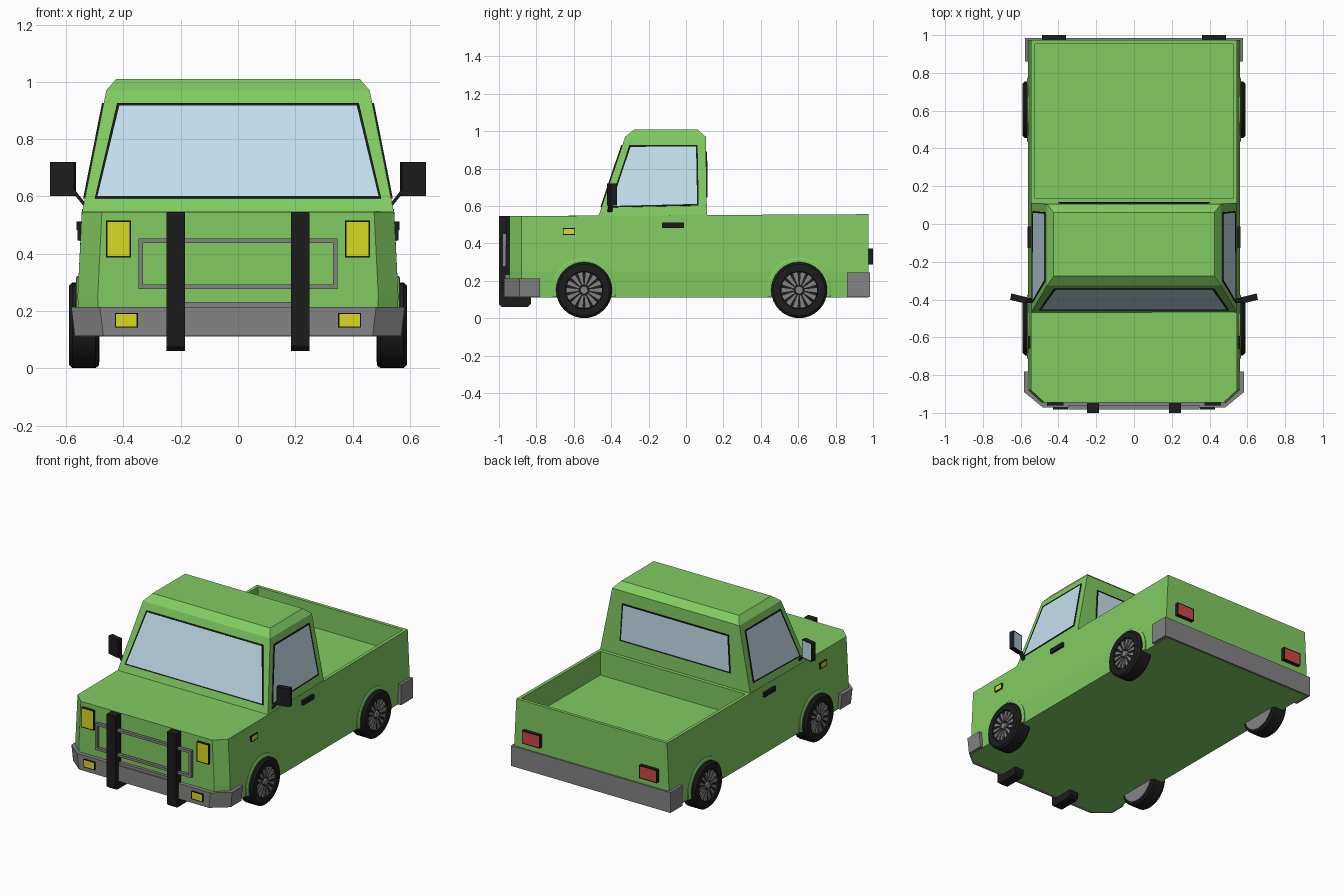
import bpy, bmesh
from math import sin, cos, pi, asin
from mathutils import Vector

if "Cube" in bpy.data.objects:
    bpy.data.objects.remove(bpy.data.objects["Cube"])


def material(name, rgb):
    m = bpy.data.materials.new(name)
    m.diffuse_color = (*rgb, 1)
    m.use_nodes = True
    m.node_tree.nodes["Principled BSDF"].inputs["Base Color"].default_value = m.diffuse_color
    return m


GREEN = material("green_paint", (0.22, 0.60, 0.12))
BLACK = material("black_trim", (0.012, 0.012, 0.012))
GLASS = material("pale_glass", (0.55, 0.74, 0.85))
YELLOW = material("yellow_lens", (0.70, 0.70, 0.015))
RED = material("red_lens", (0.65, 0.06, 0.06))
GREY = material("grey_metal", (0.23, 0.23, 0.23))


def finish(name, bm, mats, mirror=False, smooth=False):
    bmesh.ops.recalc_face_normals(bm, faces=bm.faces)
    me = bpy.data.meshes.new(name)
    bm.to_mesh(me)
    bm.free()
    ob = bpy.data.objects.new(name, me)
    bpy.context.collection.objects.link(ob)
    for m in mats:
        me.materials.append(m)
    if smooth:
        bpy.ops.object.select_all(action='DESELECT')
        bpy.context.view_layer.objects.active = ob
        ob.select_set(True)
        bpy.ops.object.shade_smooth_by_angle(angle=0.6)
    if mirror:
        ob.modifiers.new("mirror", 'MIRROR').use_mirror_merge = False
    return ob


def add_loft(bm, rings):
    """Skin a stack of equal-length rings and cap both ends; returns the last cap."""
    rows = [[bm.verts.new(p) for p in r] for r in rings]
    n = len(rows[0])
    for a, b in zip(rows, rows[1:]):
        for i in range(n):
            bm.faces.new((a[i], a[(i + 1) % n], b[(i + 1) % n], b[i]))
    bm.faces.new(rows[0][::-1])
    return bm.faces.new(rows[-1])


def loft(name, rings, mat, mirror=False):
    bm = bmesh.new()
    add_loft(bm, rings)
    return finish(name, bm, [mat], mirror)


def rect(x0, x1, y0, y1, z):
    return [(x0, y0, z), (x1, y0, z), (x1, y1, z), (x0, y1, z)]


def box(name, x, y, z, mat, mirror=False):
    return loft(name, [rect(*x, *y, z[0]), rect(*x, *y, z[1])], mat, mirror)


def panel(name, pts, normal, lens, mirror=False, rim=0.012, out=0.006, deep=0.015):
    """Framed pane: black slab with an inset lens on its outer face."""
    n = Vector(normal).normalized()
    bm = bmesh.new()
    cap = add_loft(bm, [[Vector(p) + n * d for p in pts] for d in (-deep, out)])
    bmesh.ops.recalc_face_normals(bm, faces=bm.faces)
    bmesh.ops.inset_individual(bm, faces=[cap], thickness=rim, depth=-0.002)
    cap.material_index = 1
    return finish(name, bm, [BLACK, lens], mirror)


# Lower body with chamfered nose and recessed cargo bed
def plan(w, z, zf):
    return [(-w + .07, -.945, zf), (w - .07, -.945, zf), (w, -.88, zf),
            (w, .975, z), (-w, .975, z), (-w, -.88, zf)]


bm = bmesh.new()
add_loft(bm, [plan(.553, .11, .11), plan(.56, .25, .25), plan(.545, .556, .546)])
bmesh.ops.bisect_plane(bm, geom=bm.verts[:] + bm.edges[:] + bm.faces[:],
                       plane_co=(0, .115, 0), plane_no=(0, 1, 0))
bm.normal_update()
bmesh.ops.recalc_face_normals(bm, faces=bm.faces)
bed = next(f for f in bm.faces if f.calc_center_median().y > .3 and f.normal.z > .9)
bmesh.ops.inset_individual(bm, faces=[bed], thickness=.03)
floor = bmesh.ops.extrude_discrete_faces(bm, faces=[bed])['faces'][0]
bmesh.ops.translate(bm, verts=floor.verts, vec=(0, 0, -.156))
finish("truck_body", bm, [GREEN])

# Cab with bevelled roof
loft("cab", [rect(-.545, .545, -.47, .112, .54), rect(-.46, .46, -.325, .106, .97),
             rect(-.425, .425, -.275, .06, 1.01)], GREEN)


# Windows lying on the sloped cab faces
def side_x(z):
    return .545 - (z - .54) * .198


def front_y(z):
    return -.47 + (z - .54) * .337


panel("windshield", [(-.5, front_y(.592), .592), (.5, front_y(.592), .592),
                     (.422, front_y(.924), .924), (-.422, front_y(.924), .924)],
      (0, -1, .337), GLASS)
panel("side_window", [(side_x(z), y, z) for y, z in
                      ((-.413, .592), (.068, .602), (.062, .925), (-.303, .925))],
      (1, 0, .198), GLASS, True)
panel("rear_window", [(-.4, .11, .645), (.4, .11, .645), (.385, .107, .89), (-.385, .107, .89)],
      (0, 1, .014), GLASS)


# Bumpers
def bumper(w, z):
    return [(-w + .1, -.972, z), (w - .1, -.972, z), (w, -.89, z),
            (w, -.78, z), (-w, -.78, z), (-w, -.89, z)]


loft("front_bumper", [bumper(.57, .112), bumper(.582, .213)], GREY)
box("bumper_centre", (-.25, .25), (-.965, -.9), (.2, .232), GREY)
box("rear_bumper", (-.577, .577), (.86, .985), (.112, .245), GREY)

# Bull bar uprights with feet, and grille frame
bar = [(-1, .075), (-.985, .06), (-.845, .06), (-.83, .075), (-.83, .115),
       (-.945, .115), (-.945, .545), (-1, .545)]
loft("bull_bar", [[(x, y, z) for y, z in bar] for x in (.185, .25)], BLACK, True)
for nm, z in (("lower", .285), ("upper", .445)):
    box("grille_rail_" + nm, (-.347, .347), (-.982, -.962), (z - .008, z + .008), GREY)
box("grille_rail_side", (.331, .347), (-.982, -.962), (.28, .45), GREY, True)
box("grille_mount", (.2, .235), (-.965, -.94), (.3, .43), BLACK, True)


# Lights
def lamp(name, x, z, y, d, lens, rim):
    pts = [(x[0], y, z[0]), (x[1], y, z[0]), (x[1], y, z[1]), (x[0], y, z[1])]
    panel(name, pts, (0, d, 0), lens, True, rim, .012)


lamp("headlight", (.373, .46), (.387, .516), -.95, -1, YELLOW, .007)
lamp("fog_light", (.35, .43), (.142, .193), -.971, -1, YELLOW, .006)
lamp("tail_light", (.36, .488), (.288, .372), .988, 1, RED, .008)
panel("side_marker", [(.552, y, z) for y, z in
                      ((-.658, .445), (-.593, .445), (-.593, .482), (-.658, .482))],
      (1, 0, .04), YELLOW, True, .006, .008)
box("door_handle", (.53, .563), (-.127, -.012), (.483, .512), BLACK, True)

# Door mirrors
panel("door_mirror", [(.567, -.392, .602), (.65, -.372, .602), (.65, -.372, .72), (.567, -.392, .72)],
      (-.2, 1, 0), GLASS, True, .007, .004, .03)
loft("mirror_arm", [rect(.522, .536, -.42, -.395, .562), rect(.575, .59, -.415, -.39, .63)], BLACK, True)

# Wheels and arch flares
SEG = 32
tyre = [(.098, .576), (.1, .59), (.138, .59), (.15, .578), (.15, .497), (.14, .486), (.125, .486)]


def disc(r, x, y, n=SEG):
    return [(x, y + r * cos(2 * pi * i / n), .15 + r * sin(2 * pi * i / n)) for i in range(n)]


for nm, y in (("front", -.545), ("rear", .605)):
    bm = bmesh.new()
    add_loft(bm, [disc(r, x, y) for r, x in tyre])
    finish(nm + "_tyre", bm, [BLACK], True, True)
    loft(nm + "_wheel_back", [disc(.128, .5, y), disc(.128, .484, y)], GREY, True)
    bm = bmesh.new()
    for i in range(14):
        a = 2 * pi * i / 14
        quad = [(.03, -.12), (.096, -.13), (.096, .13), (.03, .12)]
        add_loft(bm, [[(x, y + r * cos(a + t), .15 + r * sin(a + t)) for r, t in quad]
                      for x in (.57, .584)])
    add_loft(bm, [disc(.024, .57, y, 14), disc(.02, .587, y, 14)])
    finish(nm + "_rim_spokes", bm, [GREY], True)
    rings = []
    for x, r in ((.5, .172), (.562, .172), (.566, .164)):
        a0 = -asin(.038 / r)
        arc = [a0 + (pi - 2 * a0) * i / 20 for i in range(21)]
        rings.append([(x, y + r * cos(a), .15 + r * sin(a)) for a in arc])
    loft(nm + "_wheel_arch", rings, GREEN, True)
